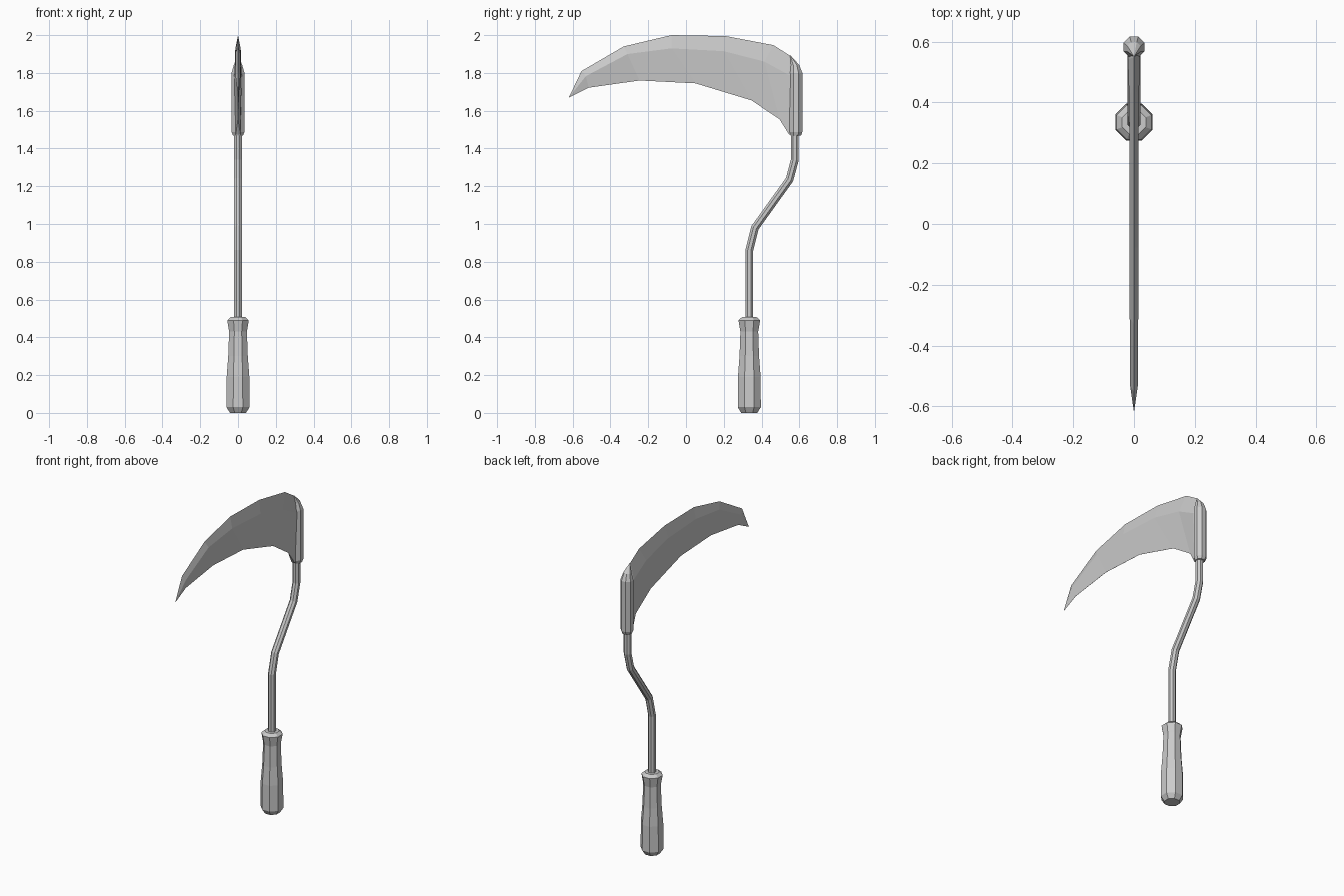
import bpy, bmesh
from math import sin, cos, pi, atan2
from mathutils import Vector

if "Cube" in bpy.data.objects:
    bpy.data.objects.remove(bpy.data.objects["Cube"])


def loft(name, rings):
    """Skin a list of rings (equal point counts) and close both ends."""
    bm = bmesh.new()
    loops = [[bm.verts.new(p) for p in ring] for ring in rings]
    n = len(loops[0])
    for a, b in zip(loops, loops[1:]):
        for i in range(n):
            j = (i + 1) % n
            bm.faces.new((a[i], a[j], b[j], b[i]))
    bm.faces.new(loops[0])
    bm.faces.new(loops[-1])
    bmesh.ops.remove_doubles(bm, verts=bm.verts, dist=0.0002)
    bmesh.ops.recalc_face_normals(bm, faces=bm.faces)
    mesh = bpy.data.meshes.new(name)
    bm.to_mesh(mesh)
    bm.free()
    obj = bpy.data.objects.new(name, mesh)
    bpy.context.collection.objects.link(obj)
    return obj


def ring(y, z, r, tilt=0.0, stretch=1.0, sides=8):
    """Polygon ring around (0, y, z), leaning towards +y by tilt."""
    pts = []
    for i in range(sides):
        a = 2 * pi * (i + 0.5) / sides
        v = r * sin(a) * stretch
        pts.append(Vector((r * cos(a), y + v * cos(tilt), z - v * sin(tilt))))
    return pts


# Turned grip
grip = [(0.0, 0.046), (0.03, 0.066), (0.19, 0.065), (0.30, 0.056),
        (0.43, 0.051), (0.49, 0.062), (0.507, 0.042)]
loft("grip", [ring(0.335, z, r) for z, r in grip])

# Cranked rod, rings mitred at each bend
path = [(0.335, 0.45), (0.335, 0.86), (0.365, 0.98),
        (0.548, 1.235), (0.576, 1.34), (0.576, 1.55)]
rod = []
for i, (y, z) in enumerate(path):
    a, b = path[max(i - 1, 0)], path[min(i + 1, len(path) - 1)]
    d = Vector((0, 0))
    for p, q in ((a, (y, z)), ((y, z), b)):
        if p != q:
            d += (Vector(q) - Vector(p)).normalized()
    rod.append(ring(y, z, 0.0225, atan2(d.x, d.y)))
loft("rod", rod)

# Socket with a slanted pointed cap
loft("socket", [ring(0.582, 1.468, 0.029), ring(0.582, 1.488, 0.037),
                ring(0.582, 1.80, 0.037), ring(0.577, 1.842, 0.024),
                ring(0.552, 1.893, 0.001)])

# Curved blade: outer edge, ridge, inner edge (y, z) and half thickness
stations = [
    ((-0.62, 1.67), (-0.62, 1.67), (-0.62, 1.67), 0.0),
    ((-0.553, 1.81), (-0.53, 1.783), (-0.515, 1.722), 0.013),
    ((-0.33, 1.94), (-0.31, 1.90), (-0.246, 1.76), 0.014),
    ((-0.077, 2.0), (-0.077, 1.93), (0.05, 1.745), 0.014),
    ((0.21, 1.995), (0.20, 1.915), (0.346, 1.655), 0.015),
    ((0.463, 1.947), (0.415, 1.86), (0.495, 1.555), 0.016),
    ((0.548, 1.893), (0.543, 1.79), (0.545, 1.475), 0.020),
    ((0.58, 1.84), (0.58, 1.78), (0.58, 1.475), 0.020),
]
blade = []
for k, (o, m, i, t) in enumerate(stations):
    e = 0.012 if k >= 6 else 0.0004 * (k > 0)   # inner edge swells at the socket
    blade.append([Vector((0, *o)), Vector((t, *m)), Vector((e, *i)),
                  Vector((-e, *i)), Vector((-t, *m))])
loft("blade", blade)
